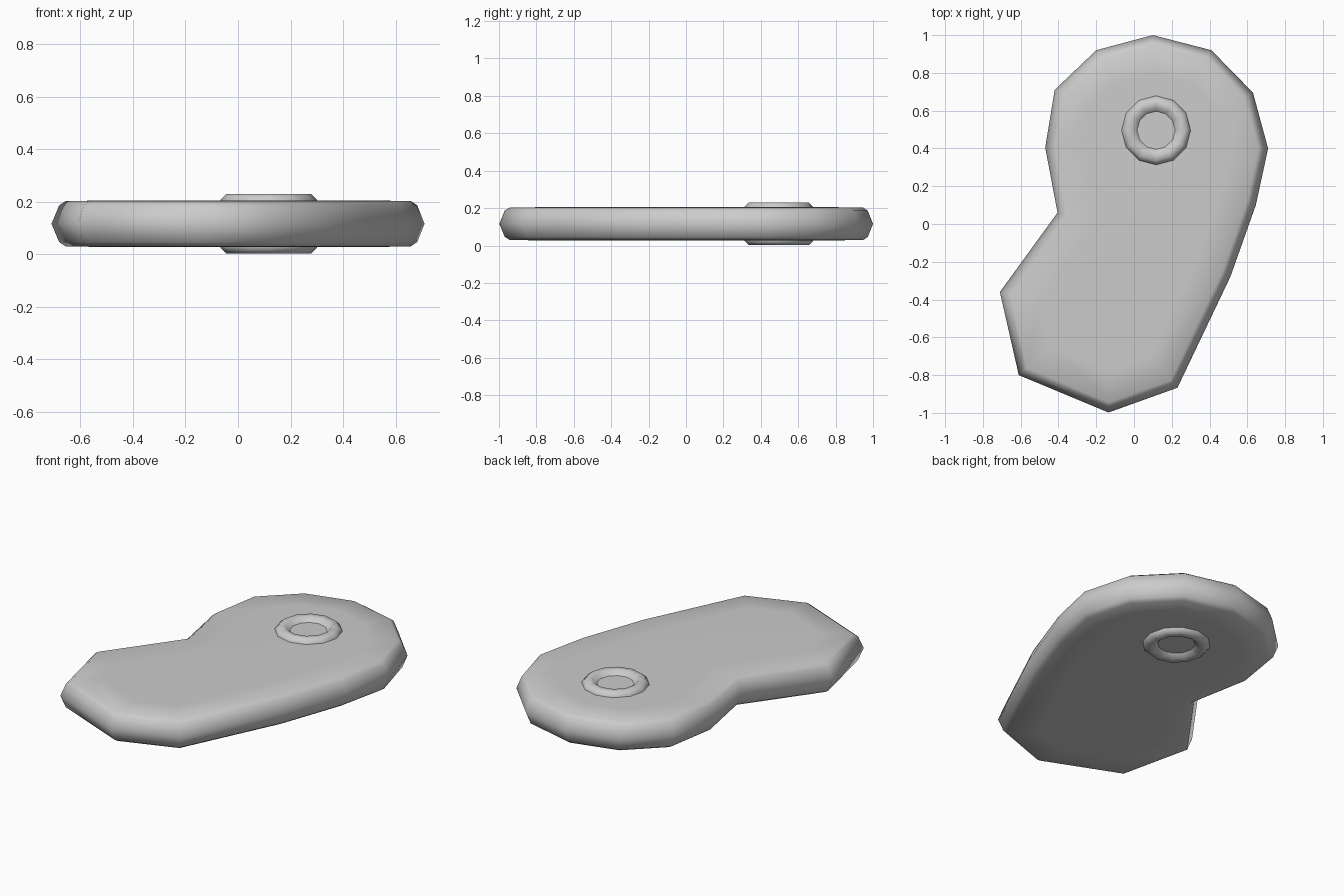
import bpy, bmesh
from math import sin, cos, pi
from mathutils import Vector

if "Cube" in bpy.data.objects:
    bpy.data.objects.remove(bpy.data.objects["Cube"], do_unlink=True)

grey = bpy.data.materials.new("plain_grey")
grey.use_nodes = True
colour = (0.6, 0.6, 0.6, 1)
grey.diffuse_color = colour
grey.node_tree.nodes["Principled BSDF"].inputs["Base Color"].default_value = colour


def inset(outline, d):
    """Move every edge of a clockwise outline inward by d, with mitred corners."""
    pts = [Vector(p) for p in outline]
    result = []
    for i, p in enumerate(pts):
        a = (p - pts[i - 1]).normalized()
        b = (pts[(i + 1) % len(pts)] - p).normalized()
        na, nb = Vector((a.y, -a.x)), Vector((b.y, -b.x))
        result.append(p + (na + nb) * d / (1 + na.dot(nb)))
    return result


def loft(name, rings, capped):
    """Bridge a stack of equal-length rings given as (xy points, z)."""
    bm = bmesh.new()
    loops = [[bm.verts.new((p[0], p[1], z)) for p in pts] for pts, z in rings]
    for low, high in zip(loops, loops[1:]):
        for i in range(len(low)):
            bm.faces.new((low[i - 1], low[i], high[i], high[i - 1]))
    if capped:
        bm.faces.new(loops[0])
        bm.faces.new(loops[-1])
    bmesh.ops.recalc_face_normals(bm, faces=bm.faces)
    mesh = bpy.data.meshes.new(name)
    bm.to_mesh(mesh)
    bm.free()
    mesh.materials.append(grey)
    mesh.shade_smooth()
    obj = bpy.data.objects.new(name, mesh)
    bpy.context.collection.objects.link(obj)
    return obj


# Kidney-shaped slab with a rounded rim and faintly domed faces
MID = 0.116
outline = [(0.1, 1), (0.41, 0.92), (0.63, 0.695), (0.71, 0.4), (0.645, 0.1),
           (0.51, -0.28), (0.23, -0.867), (-0.135, -0.998), (-0.61, -0.8),
           (-0.71, -0.36), (-0.405, 0.06), (-0.47, 0.405), (-0.42, 0.71),
           (-0.2, 0.92)]
rim = [(0.2, 0.089), (0.05, 0.086), (0.027, 0.07)]
levels = [(d, MID - h) for d, h in rim] + [(0, MID)]
levels += [(d, MID + h) for d, h in reversed(rim)]
loft("slab", [(inset(outline, d), z) for d, z in levels], True)


# Raised ring on each face
def circle(r, n=12):
    return [(0.117 + r * sin(2 * pi * i / n), 0.496 + r * cos(2 * pi * i / n))
            for i in range(n)]


profile = [(0.183, 0.08), (0.183, 0.092), (0.161, 0.114), (0.125, 0.114), (0.1, 0.088)]
for name, side in (("top_ring", 1), ("bottom_ring", -1)):
    ring = loft(name, [(circle(r), MID + side * h) for r, h in profile], False)
    # An open strip needs its normals pointing away from the slab
    if ring.data.polygons[len(ring.data.polygons) // 2].normal.z * side < 0:
        ring.data.flip_normals()
